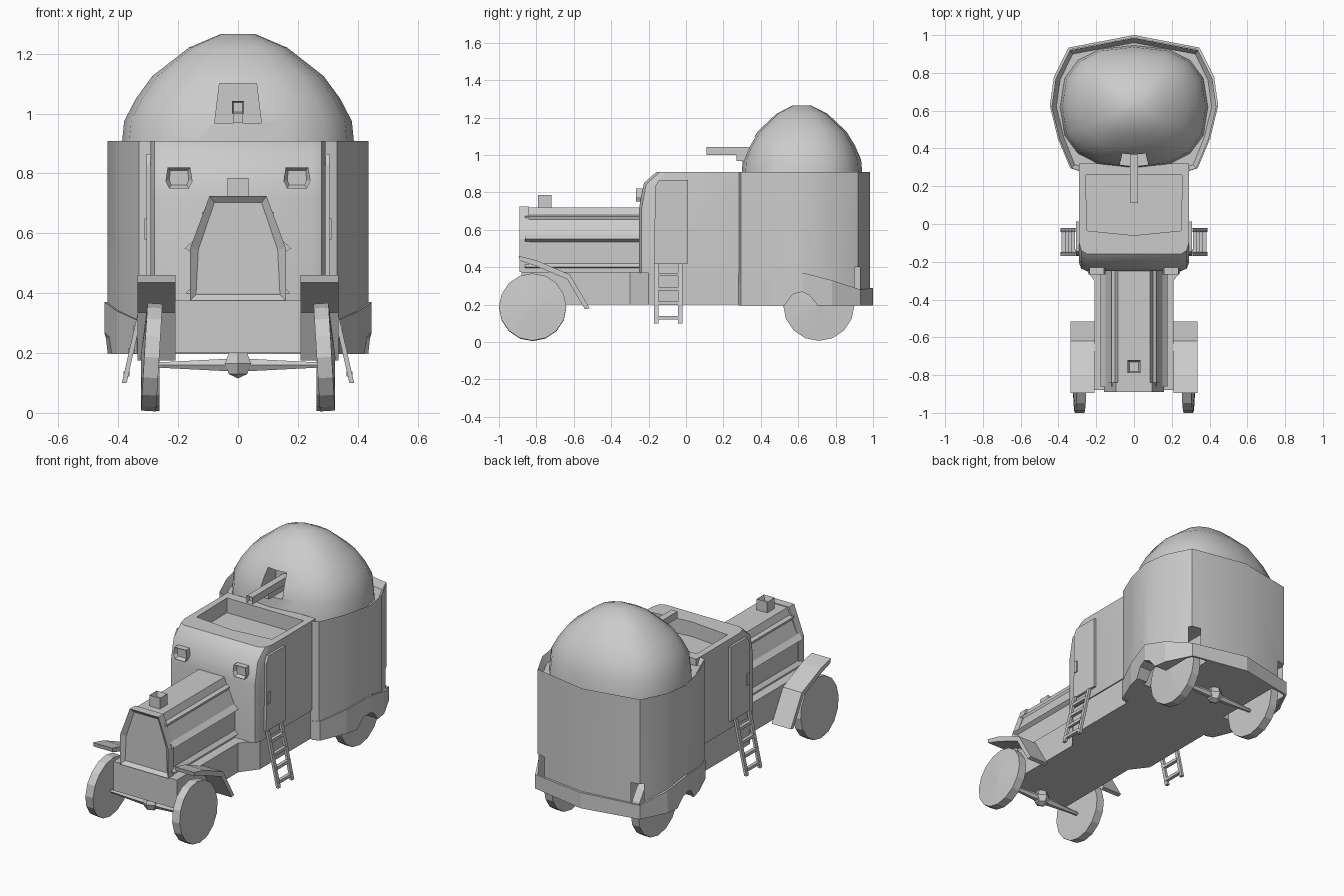
import bpy, bmesh, math
from mathutils import Vector, Matrix

old = bpy.data.objects.get("Cube")
if old:
    bpy.data.objects.remove(old, do_unlink=True)

GREY = (0.6, 0.6, 0.6, 1)
paint = bpy.data.materials.new("plain grey")
paint.use_nodes = True
paint.diffuse_color = GREY
paint.node_tree.nodes["Principled BSDF"].inputs["Base Color"].default_value = GREY


def finish(bm, name):
    bmesh.ops.recalc_face_normals(bm, faces=bm.faces)
    mesh = bpy.data.meshes.new(name)
    bm.to_mesh(mesh)
    bm.free()
    mesh.materials.append(paint)
    ob = bpy.data.objects.new(name, mesh)
    bpy.context.collection.objects.link(ob)
    return ob


def place(axis, p, d):
    return {"x": (d, p[0], p[1]), "y": (p[0], d, p[1]), "z": (p[0], p[1], d)}[axis]


def prism(name, axis, pts, a, b, inset=0, depth=0, poke=0):
    """Extrude a flat outline from a to b; end b may be recessed or domed."""
    bm = bmesh.new()
    ends = [[bm.verts.new(place(axis, p, d)) for p in pts] for d in (a, b)]
    bm.faces.new(ends[0])
    cap = bm.faces.new(ends[1])
    n = len(pts)
    for i in range(n):
        j = (i + 1) % n
        bm.faces.new((ends[0][i], ends[0][j], ends[1][j], ends[1][i]))
    bmesh.ops.recalc_face_normals(bm, faces=bm.faces)
    if inset:
        bmesh.ops.inset_individual(bm, faces=[cap], thickness=inset)
        for v in cap.verts:
            v.co += Vector(place(axis, (0, 0), math.copysign(depth, a - b)))
    if poke:
        bmesh.ops.poke(bm, faces=[cap], offset=poke)
    return finish(bm, name)


def rect(u0, u1, v0, v1):
    return [(u0, v0), (u1, v0), (u1, v1), (u0, v1)]


def mirrored(half):
    return half + [(-x, v) for x, v in reversed(half) if x]


def active(ob):
    bpy.ops.object.select_all(action="DESELECT")
    ob.select_set(True)
    bpy.context.view_layer.objects.active = ob


def cut(targets, cutter):
    for ob in targets:
        m = ob.modifiers.new("cut", "BOOLEAN")
        m.operation, m.object, m.solver = "DIFFERENCE", cutter, "EXACT"
        active(ob)
        bpy.ops.object.modifier_apply(modifier=m.name)
    bpy.data.objects.remove(cutter, do_unlink=True)


def smooth(ob, angle):
    active(ob)
    bpy.ops.object.shade_smooth_by_angle(angle=math.radians(angle))


# Chassis
prism("chassis", "z", mirrored([(0.21, -0.88), (0.21, -0.3), (0.285, -0.2), (0.285, 0.32)]), 0.2, 0.375)

# Bonnet with side ridges, radiator and filler cap
ridges = [(0.155, 0.37), (0.155, 0.395), (0.175, 0.4), (0.155, 0.42), (0.155, 0.535), (0.178, 0.55),
          (0.15, 0.575), (0.115, 0.655), (0.12, 0.67), (0.1, 0.68), (0.085, 0.72)]
prism("bonnet", "y", mirrored(ridges), -0.86, -0.24)
prism("radiator", "y", mirrored([(0.16, 0.375), (0.16, 0.55), (0.095, 0.725)]), -0.84, -0.89, 0.028, 0.02)
prism("filler_cap", "z", rect(-0.035, 0.035, -0.79, -0.72), 0.7, 0.785, 0.014, 0.03)

# Cab with rounded front and open roof well
cab = prism("cab", "x", [(-0.25, 0.37), (-0.25, 0.72), (-0.225, 0.85), (-0.16, 0.908), (0.32, 0.908), (0.32, 0.37)],
            -0.292, 0.292)
bm = bmesh.new()
bm.from_mesh(cab.data)
corners = [e for e in bm.edges if all(v.co.y < -0.15 for v in e.verts)
           and abs(e.verts[0].co.x - e.verts[1].co.x) < 0.01]
bmesh.ops.bevel(bm, geom=corners, offset=0.045, segments=2, profile=0.5, affect="EDGES")
bm.to_mesh(cab.data)
bm.free()
cut([cab], prism("well_cutter", "z", mirrored([(0, -0.06), (0.25, -0.035), (0.255, 0.26)]), 0.82, 1.0))
smooth(cab, 35)

# Rear drum body with a sunken top
plan = [(0.285, 0.28), (0.33, 0.295), (0.395, 0.45), (0.436, 0.62), (0.415, 0.77), (0.34, 0.92), (0, 0.985)]
body = prism("rear_body", "z", mirrored(plan), 0.2, 0.908, 0.025, 0.04)

# Wavy skirt round the foot of the body
bm = bmesh.new()
tops = [0.31, 0.31, 0.34, 0.37, 0.33, 0.28, 0.29]
line = [(x * 1.022, y + 0.015 * (y - 0.28) / 0.7, z) for (x, y), z in zip(plan, tops)]
line += [(-x, y, z) for x, y, z in reversed(line[:-1])]
cols = [(bm.verts.new((x, y, 0.196)), bm.verts.new((x, y, z))) for x, y, z in line]
for p, q in zip(cols, cols[1:]):
    bm.faces.new((p[0], q[0], q[1], p[1]))
skirt = finish(bm, "body_skirt")
solid = skirt.modifiers.new("thickness", "SOLIDIFY")
solid.thickness, solid.offset = 0.014, -1
active(skirt)
bpy.ops.object.modifier_apply(modifier=solid.name)

# Wheel wells and arches
for s in (1, -1):
    arch = [(0.52, 0.1), (0.53, 0.2), (0.57, 0.255), (0.62, 0.268), (0.66, 0.25), (0.7, 0.2), (0.71, 0.1)]
    cut([body, skirt], prism("arch_cutter", "x", arch, 0.3 * s, 0.55 * s))
    cut([body], prism("well_cutter", "x", rect(0.5, 0.93, 0.1, 0.4), 0.24 * s, 0.35 * s))
smooth(body, 28)

# Dome on a rounded-square plan
bm = bmesh.new()
SEG = 16
rings = []
for r, z in [(1, 0.86), (0.97, 0.975), (0.87, 1.05), (0.73, 1.125), (0.42, 1.22), (0.15, 1.265)]:
    ring = []
    for i in range(SEG):
        t = math.tau * i / SEG
        c, sn = math.cos(t), math.sin(t)
        ring.append(bm.verts.new((0.392 * r * math.copysign(abs(c) ** 0.8, c),
                                  0.62 + 0.326 * r * math.copysign(abs(sn) ** 0.8, sn), z)))
    rings.append(ring)
bm.faces.new(rings[0])
bm.faces.new(rings[-1])
for lo, hi in zip(rings, rings[1:]):
    for i in range(SEG):
        j = (i + 1) % SEG
        bm.faces.new((lo[i], lo[j], hi[j], hi[i]))
dome = finish(bm, "turret_dome")
cut([dome], prism("slot_cutter", "y", mirrored([(0.078, 0.968), (0.062, 1.1)]), 0.15, 0.46))
smooth(dome, 40)

# Gun and its mount
prism("gun_barrel", "y", rect(-0.02, 0.02, 1.0, 1.042), 0.48, 0.11, 0.008, 0.02)
prism("gun_mount", "y", rect(-0.015, 0.015, 0.968, 1.01), 0.27, 0.42)


# Wheels
def wheel(name, s, y, r, camber):
    pts = [(r * math.cos(math.tau * i / 16), r * math.sin(math.tau * i / 16)) for i in range(16)]
    ob = prism(name, "x", pts, -0.025 * s, 0.025 * s, poke=0.012)
    ob.data.transform(Matrix.Translation((0.288 * s, y, r + 0.006)) @ Matrix.Rotation(-s * camber, 4, "Y"))


for s, side in ((1, "left"), (-1, "right")):
    wheel("front_wheel_" + side, s, -0.82, 0.18, 0.06)
    wheel("rear_wheel_" + side, s, 0.71, 0.19, 0)

    # Front mudguard
    prism("mudguard_" + side, "x", [(-0.895, 0.46), (-0.8, 0.437), (-0.62, 0.36), (-0.515, 0.18), (-0.54, 0.175),
                                    (-0.635, 0.335), (-0.8, 0.405), (-0.89, 0.435)], 0.208 * s, 0.335 * s)

    # Cab door, handle and front vision port
    prism("door_" + side, "x", [(-0.17, 0.42), (-0.165, 0.83), (-0.145, 0.865), (0.012, 0.865), (0.012, 0.42)],
          0.27 * s, 0.306 * s)
    prism("door_plate_" + side, "x", rect(-0.16, -0.135, 0.58, 0.65), 0.3 * s, 0.312 * s)
    x = 0.197 * s
    port = [(x - 0.045, 0.775), (x - 0.033, 0.75), (x + 0.033, 0.75), (x + 0.045, 0.775),
            (x + 0.038, 0.82), (x - 0.038, 0.82)]
    prism("vision_port_" + side, "y", port, -0.2, -0.268, 0.013, 0.02)

    # Ladder leaning outward below the door
    for y in (-0.17, -0.042):
        prism("ladder_rail_" + side, "y", [(0.3 * s, 0.42), (0.315 * s, 0.42), (0.388 * s, 0.1), (0.372 * s, 0.1)],
              y, y + 0.022)
    for i in range(4):
        z = 0.13 + 0.077 * i
        x = 0.308 + (0.42 - z) * 0.225
        prism("ladder_rung_" + side, "y", rect((x - 0.01) * s, (x + 0.01) * s, z - 0.009, z + 0.009), -0.155, -0.035)

    # Tapered axle halves
    for y, end in ((-0.82, "front"), (0.71, "rear")):
        bm = bmesh.new()
        bmesh.ops.create_cone(bm, cap_ends=True, segments=6, radius1=0.026, radius2=0.01, depth=0.27,
                              matrix=Matrix.Translation((0.135 * s, y, 0.16)) @ Matrix.Rotation(s * math.pi / 2, 4, "Y"))
        finish(bm, end + "_axle_" + side)

# Axle housings
for y, end in ((-0.82, "front"), (0.71, "rear")):
    bm = bmesh.new()
    bmesh.ops.create_uvsphere(bm, u_segments=6, v_segments=4, radius=0.05, matrix=Matrix.Translation((0, y, 0.165)))
    finish(bm, end + "_axle_housing")
